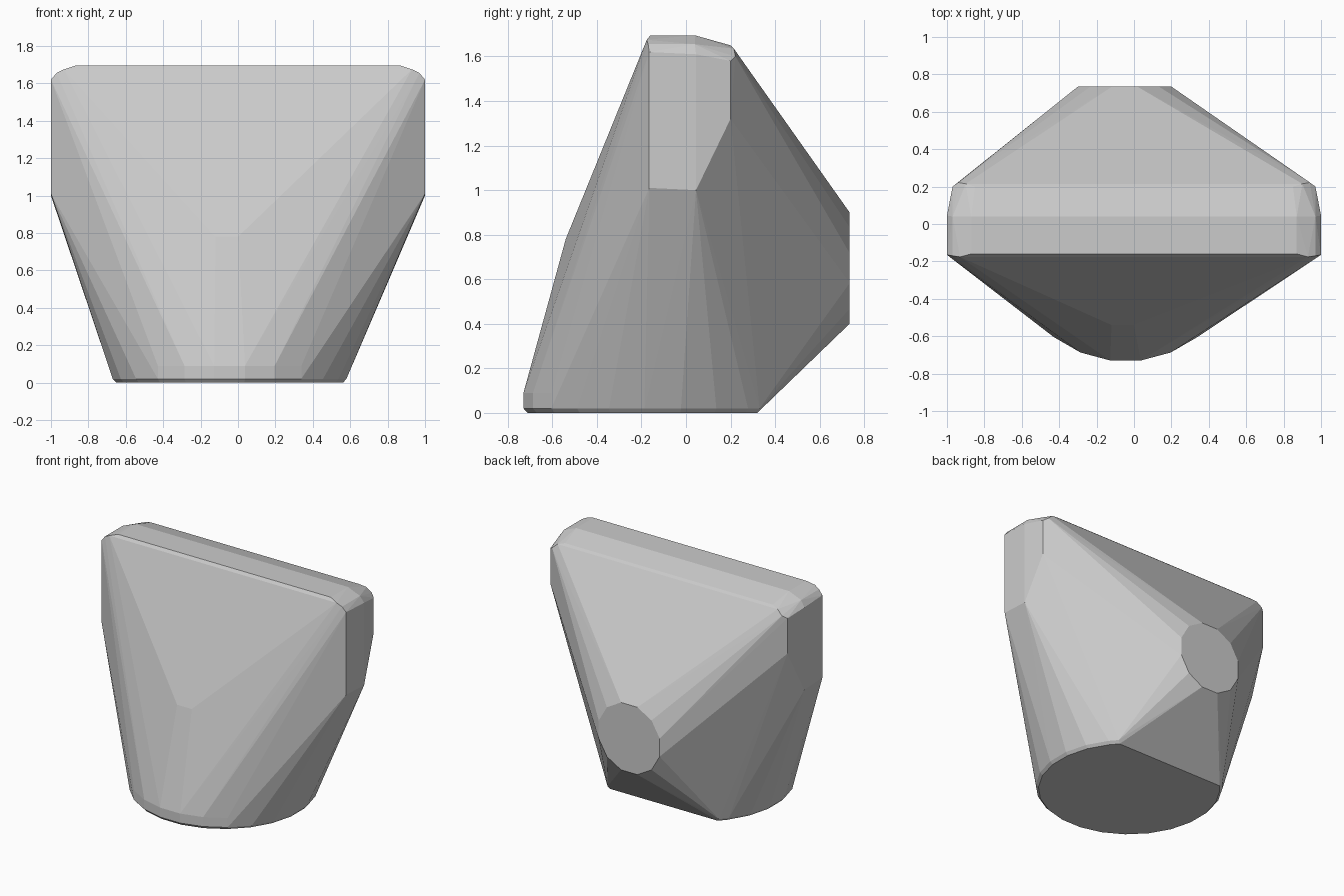
import bpy, bmesh
from math import sin, cos, pi

if "Cube" in bpy.data.objects:
    bpy.data.objects.remove(bpy.data.objects["Cube"])

pts = []


def ring(cx, cy, z, r, n, y_max):
    """Horizontal circle, cut straight across at the back."""
    for i in range(n):
        a = 2 * pi * (i + 0.5) / n
        x, y = cx + r * cos(a), cy + r * sin(a)
        if y < y_max:
            pts.append((x, y, z))
    h = (r * r - (y_max - cy) ** 2) ** 0.5
    pts.extend([(cx - h, y_max, z), (cx + h, y_max, z)])


# Round foot with a slightly eased bottom edge and a straight back
ring(-0.045, -0.105, 0.0, 0.612, 24, 0.32)
ring(-0.045, -0.105, 0.02, 0.63, 24, 0.33)
ring(-0.045, -0.105, 0.09, 0.63, 24, 0.33)

# Round flat boss at the back
for i in range(12):
    a = 2 * pi * (i + 0.5) / 12
    pts.append((-0.05 + 0.258 * cos(a), 0.735, 0.65 + 0.258 * sin(a)))
    pts.append((-0.05 + 0.265 * cos(a), 0.72, 0.65 + 0.265 * sin(a)))

# Front bulge
pts += [(-0.12, -0.54, 0.78), (0.0, -0.54, 0.78)]

# Upper slab with rounded corners, mirrored left and right
half = [(1, -0.165, 1.01), (1, 0.045, 1.0), (1, -0.165, 1.62), (1, 0.045, 1.61),
        (0.97, 0.2, 1.32), (0.97, 0.2, 1.58), (0.94, 0.222, 1.60), (0.90, 0.215, 1.635),
        (0.85, 0.2, 1.65), (0.97, -0.17, 1.655), (0.97, 0.04, 1.655),
        (0.93, -0.176, 1.675), (0.87, -0.16, 1.695), (0.87, 0.04, 1.695)]
for x, y, z in half:
    pts += [(x, y, z), (-x, y, z)]

# Wrap everything in one faceted hull
bm = bmesh.new()
for p in pts:
    bm.verts.new(p)
res = bmesh.ops.convex_hull(bm, input=bm.verts[:])
bmesh.ops.delete(bm, geom=[v for v in bm.verts if not v.link_faces], context='VERTS')
bmesh.ops.dissolve_limit(bm, angle_limit=0.01, verts=bm.verts[:], edges=bm.edges[:])
bmesh.ops.recalc_face_normals(bm, faces=bm.faces[:])
mesh = bpy.data.meshes.new("faceted_body")
bm.to_mesh(mesh)
bm.free()
body = bpy.data.objects.new("faceted_body", mesh)
bpy.context.collection.objects.link(body)
